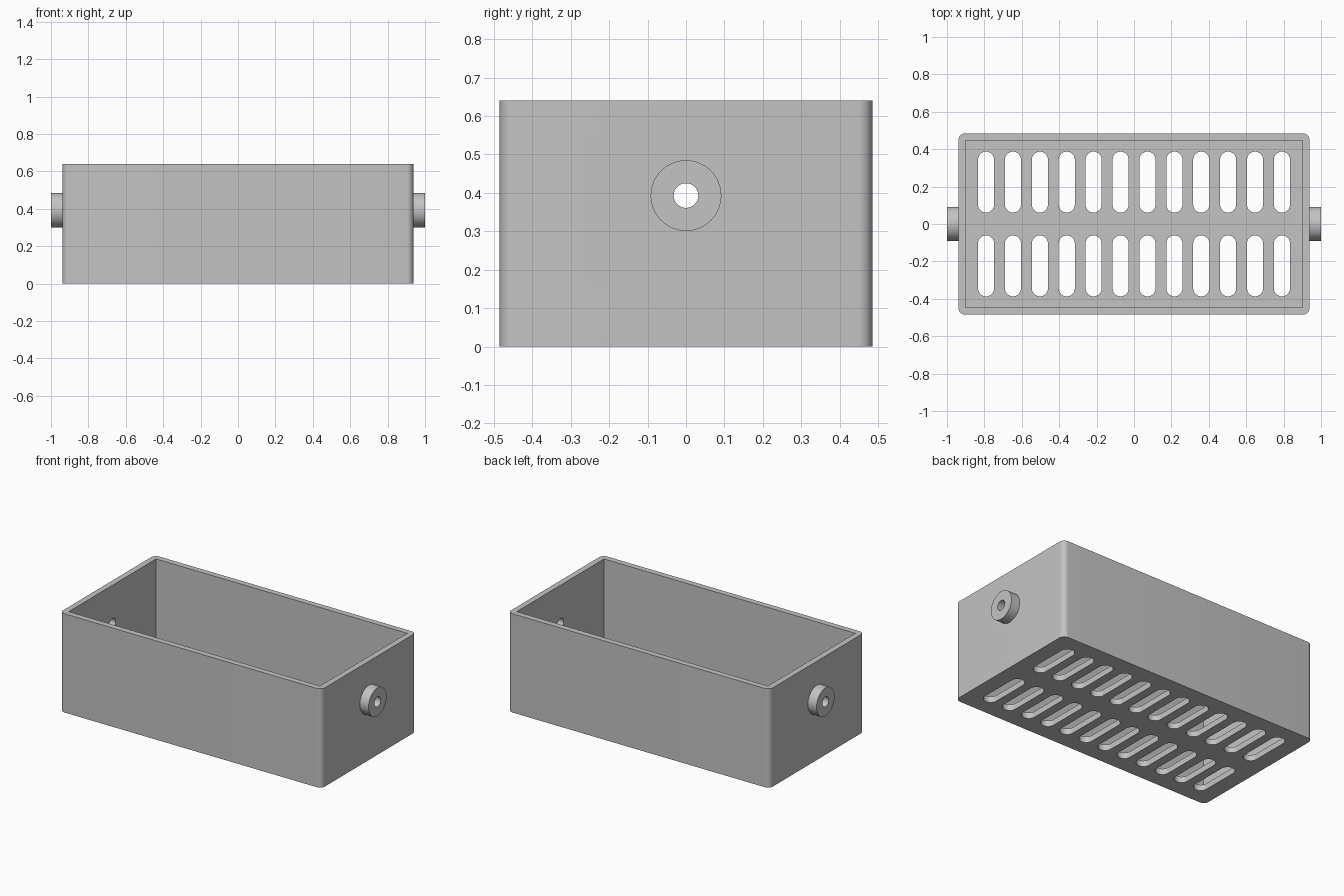
import bpy, bmesh, math
from mathutils import Matrix

if "Cube" in bpy.data.objects:
    bpy.data.objects.remove(bpy.data.objects["Cube"])

# Main sizes
HALF_X, HALF_Y, HEIGHT = 0.938, 0.485, 0.64
WALL, CORNER = 0.038, 0.036
PIVOT_Z, BOSS_R, HOLE_R = 0.393, 0.092, 0.032
SLOTS, SLOT_X, SLOT_Y = 12, 0.791, 0.224
SLOT_HALF_W, SLOT_HALF_L = 0.043, 0.163

grey = bpy.data.materials.new("plain grey")
grey.use_nodes = True
grey.diffuse_color = (0.55, 0.55, 0.55, 1)
grey.node_tree.nodes["Principled BSDF"].inputs["Base Color"].default_value = grey.diffuse_color


def rounded_prism(bm, cx, cy, hx, hy, r, z0, z1, steps):
    """Extrude a rounded rectangle between two heights."""
    ring = []
    for k, (sx, sy) in enumerate([(1, 1), (-1, 1), (-1, -1), (1, -1)]):
        for i in range(steps + 1):
            a = math.pi / 2 * (k + i / steps)
            ring.append(bm.verts.new((cx + sx * (hx - r) + r * math.cos(a),
                                      cy + sy * (hy - r) + r * math.sin(a), z0)))
    base = bm.faces.new(ring)
    top = bmesh.ops.extrude_face_region(bm, geom=[base])["geom"]
    bmesh.ops.translate(bm, vec=(0, 0, z1 - z0),
                        verts=[v for v in top if isinstance(v, bmesh.types.BMVert)])


def rod_x(bm, x0, x1, radius):
    """Cylinder lying along x at the pivot height."""
    place = Matrix.Translation(((x0 + x1) / 2, 0, PIVOT_Z)) @ Matrix.Rotation(math.pi / 2, 4, "Y")
    bmesh.ops.create_cone(bm, cap_ends=True, segments=64, radius1=radius, radius2=radius,
                          depth=x1 - x0, matrix=place)


def make_object(name, bm, helper=False):
    bmesh.ops.remove_doubles(bm, verts=bm.verts, dist=1e-5)
    bmesh.ops.recalc_face_normals(bm, faces=bm.faces)
    mesh = bpy.data.meshes.new(name)
    bm.to_mesh(mesh)
    bm.free()
    mesh.materials.append(grey)
    ob = bpy.data.objects.new(name, mesh)
    bpy.context.collection.objects.link(ob)
    ob.hide_render = helper
    return ob


# Outer shell of the tray
bm = bmesh.new()
rounded_prism(bm, 0, 0, HALF_X, HALF_Y, CORNER, 0, HEIGHT, 10)
tray = make_object("tray", bm)

# Round bosses on both ends
bm = bmesh.new()
for side in (-1, 1):
    rod_x(bm, *sorted((side * (HALF_X - WALL / 2), side)), BOSS_R)
bosses = make_object("end_bosses", bm, True)

# Open cavity with square inner corners
bm = bmesh.new()
bmesh.ops.create_cube(bm, size=2, matrix=Matrix.Translation((0, 0, WALL + 0.5))
                      @ Matrix.Diagonal((HALF_X - WALL, HALF_Y - WALL, 0.5, 1)))
cavity = make_object("cavity_cutter", bm, True)

# Two rows of drain slots
bm = bmesh.new()
for i in range(SLOTS):
    x = SLOT_X * (2 * i / (SLOTS - 1) - 1)
    for y in (-SLOT_Y, SLOT_Y):
        rounded_prism(bm, x, y, SLOT_HALF_W, SLOT_HALF_L, SLOT_HALF_W, -0.1, 0.1, 10)
slots = make_object("slot_cutter", bm, True)

# Axle hole through both bosses
bm = bmesh.new()
rod_x(bm, -1.2, 1.2, HOLE_R)
hole = make_object("hole_cutter", bm, True)

# Combine, bake the result and drop the helpers
for tool, mode in ((bosses, "UNION"), (cavity, "DIFFERENCE"),
                   (slots, "DIFFERENCE"), (hole, "DIFFERENCE")):
    mod = tray.modifiers.new(tool.name, "BOOLEAN")
    mod.object, mod.operation, mod.solver = tool, mode, "EXACT"
graph = bpy.context.evaluated_depsgraph_get()
baked = bpy.data.meshes.new_from_object(tray.evaluated_get(graph))
tray.modifiers.clear()
tray.data = baked
for tool in (bosses, cavity, slots, hole):
    bpy.data.objects.remove(tool)

# Smooth the round parts, keep the edges sharp
bpy.ops.object.select_all(action="DESELECT")
tray.select_set(True)
bpy.context.view_layer.objects.active = tray
bpy.ops.object.shade_smooth_by_angle(angle=math.radians(30))
